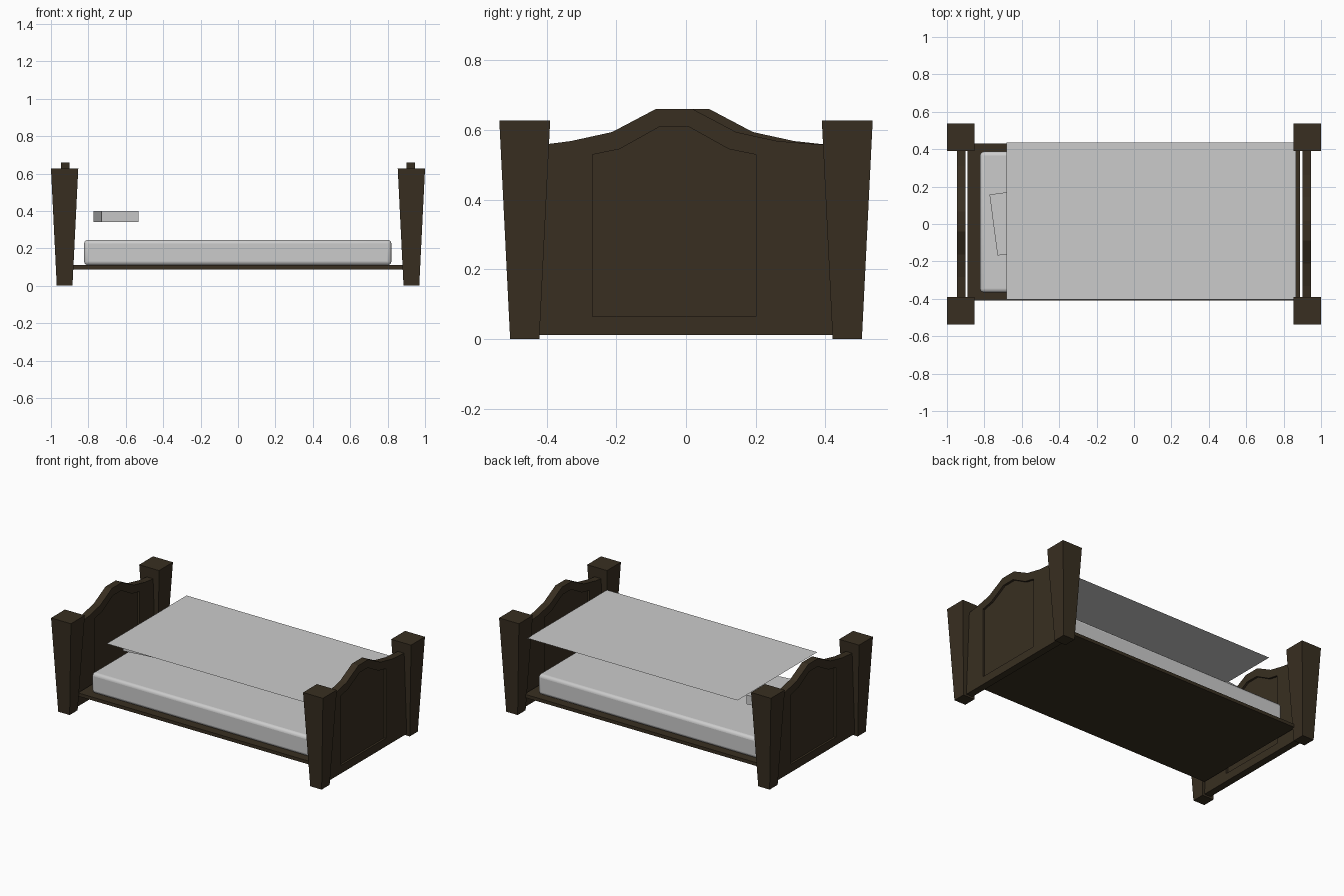
import bpy, bmesh
from math import radians

if "Cube" in bpy.data.objects:
    bpy.data.objects.remove(bpy.data.objects["Cube"])

wood = bpy.data.materials.new("dark_wood")
wood.diffuse_color = (0.04, 0.028, 0.015, 1)
wood.use_nodes = True
wood.node_tree.nodes["Principled BSDF"].inputs["Base Color"].default_value = wood.diffuse_color


def finish(name, bm, mat=None):
    bmesh.ops.remove_doubles(bm, verts=bm.verts, dist=1e-5)
    bmesh.ops.recalc_face_normals(bm, faces=bm.faces)
    me = bpy.data.meshes.new(name)
    bm.to_mesh(me)
    bm.free()
    ob = bpy.data.objects.new(name, me)
    bpy.context.collection.objects.link(ob)
    if mat:
        me.materials.append(mat)
    return ob


def box(name, x, y, z, mat=None):
    """Box given by its (min, max) ranges, origin at its centre."""
    bm = bmesh.new()
    bmesh.ops.create_cube(bm, size=1)
    bmesh.ops.scale(bm, vec=(x[1] - x[0], y[1] - y[0], z[1] - z[0]), verts=bm.verts)
    ob = finish(name, bm, mat)
    ob.location = [(a + b) / 2 for a, b in (x, y, z)]
    return ob


def post(name, sx, sy):
    """Square post that widens towards the top."""
    bm = bmesh.new()
    rings = []
    for half, z in ((0.042, 0), (0.073, 0.627)):
        rings.append([bm.verts.new((sx * 0.927 + u * half, sy * 0.463 + v * half, z))
                      for u, v in ((-1, -1), (1, -1), (1, 1), (-1, 1))])
    a, b = rings
    bm.faces.new(a)
    bm.faces.new(b)
    for i in range(4):
        j = (i + 1) % 4
        bm.faces.new((a[i], a[j], b[j], b[i]))
    return finish(name, bm, wood)


def end_board(name, sx, cy):
    """Arched board with a recessed panel on both faces; cy shifts the arch."""
    half_top = [(0.40, 0.558), (0.297, 0.568), (0.178, 0.594), (0.053, 0.66)]
    half_panel = [(0.235, 0.529), (0.235, 0.529), (0.157, 0.545), (0.044, 0.608)]

    def loop(half, foot_y, foot_z):
        pts = [(-foot_y, foot_z)] + [(-y, z) for y, z in half]
        pts += [(y, z) for y, z in reversed(half)] + [(foot_y, foot_z)]
        return [(y + cy, z) for y, z in pts]

    outer = loop(half_top, 0.44, 0.012)
    for i, y in ((0, -0.45), (1, -0.44), (-2, 0.44), (-1, 0.45)):
        outer[i] = (y, 0.012 if i in (0, -1) else 0.554)
    panel = loop(half_panel, 0.235, 0.065)
    bm = bmesh.new()
    xo, xi, depth = 0.947, 0.9, 0.014
    levels = [(outer, xi), (outer, xo), (panel, xo), (panel, xo - depth),
              (panel, xi + depth), (panel, xi)]
    rings = [[bm.verts.new((sx * x, y, z)) for y, z in pts] for pts, x in levels]
    n = len(outer)
    for a, b in ((0, 1), (1, 2), (2, 3), (4, 5), (5, 0)):
        for i in range(n):
            j = (i + 1) % n
            bm.faces.new((rings[a][i], rings[a][j], rings[b][j], rings[b][i]))
    bm.faces.new(rings[3])
    bm.faces.new(rings[4])
    return finish(name, bm, wood)


# Wooden frame
for sx, end in ((-1, "head"), (1, "foot")):
    for sy, side in ((-1, "front"), (1, "back")):
        post(f"{end}_{side}_post", sx, sy)
end_board("headboard", -1, 0.014)
end_board("footboard", 1, -0.034)
box("bed_base", (-0.89, 0.888), (-0.41, 0.43), (0.088, 0.11), wood)

# Rounded mattress
mattress = box("mattress", (-0.823, 0.82), (-0.366, 0.387), (0.11, 0.245))
bev = mattress.modifiers.new("round_edges", 'BEVEL')
bev.width = 0.02
bev.segments = 3
bpy.context.view_layer.objects.active = mattress
mattress.select_set(True)
bpy.ops.object.shade_smooth_by_angle(angle=radians(40))

# Pillow, slightly turned
pillow = box("pillow", (-0.752, -0.552), (-0.157, 0.172), (0.34, 0.40))
pillow.rotation_euler.z = radians(7.5)

# Flat single-sheet blanket
bm = bmesh.new()
bm.faces.new([bm.verts.new((x, y, 0.49)) for x, y in
              ((-0.683, -0.404), (0.865, -0.404), (0.865, 0.435), (-0.683, 0.435))])
finish("blanket", bm)
